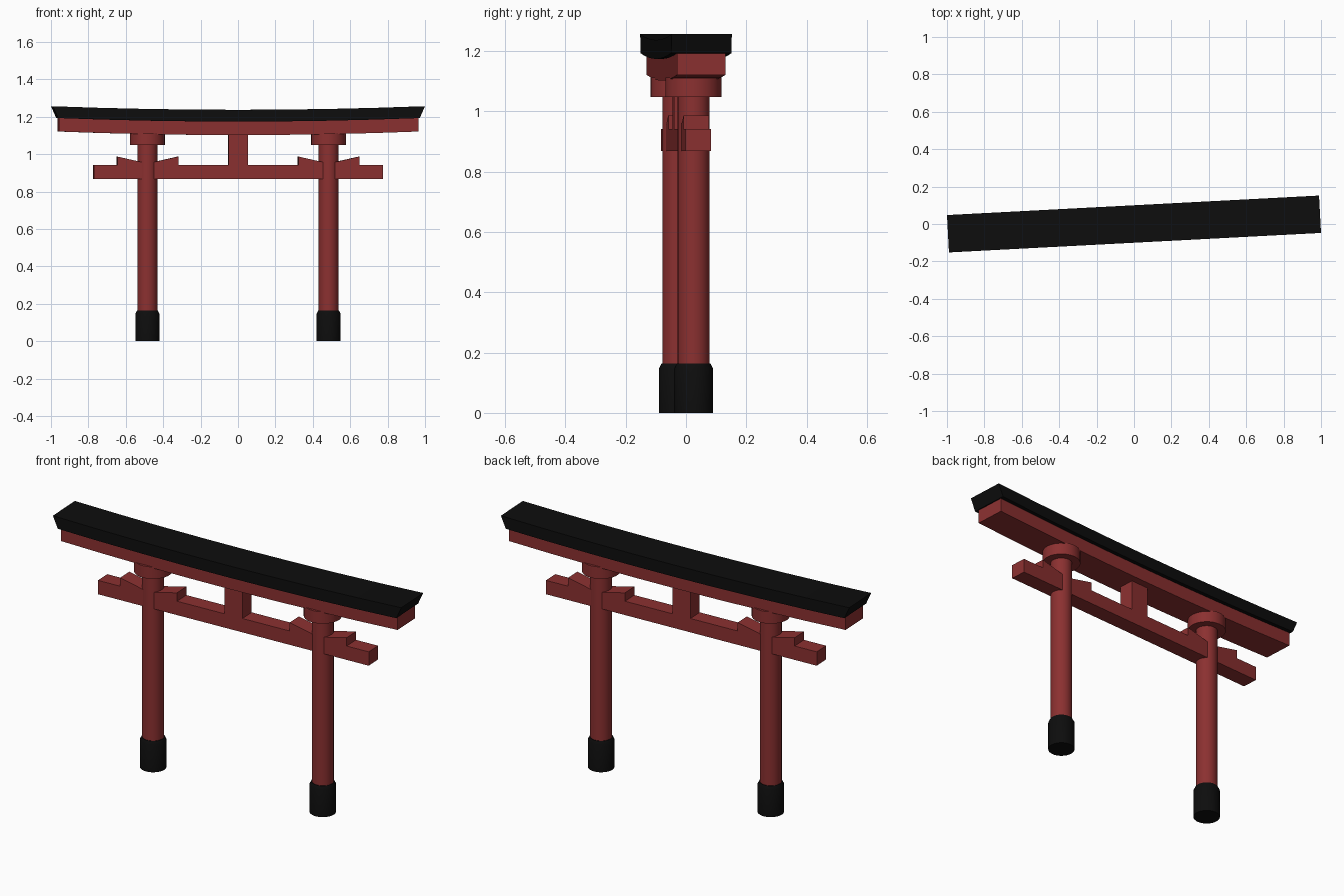
import bpy
import bmesh
import math
from mathutils import Matrix

cube = bpy.data.objects.get("Cube")
if cube:
    bpy.data.objects.remove(cube, do_unlink=True)

TURN = Matrix.Rotation(math.radians(3), 4, 'Z')  # whole gate stands slightly turned


def material(name, color):
    m = bpy.data.materials.new(name)
    m.use_nodes = True
    m.diffuse_color = color
    m.node_tree.nodes["Principled BSDF"].inputs["Base Color"].default_value = color
    return m


RED = material("vermilion red", (0.26, 0.03, 0.03, 1))
BLACK = material("lacquer black", (0.004, 0.004, 0.004, 1))


def finish(name, bm, mat, smooth=False):
    bmesh.ops.recalc_face_normals(bm, faces=bm.faces)
    bm.transform(TURN)
    me = bpy.data.meshes.new(name)
    bm.to_mesh(me)
    bm.free()
    me.materials.append(mat)
    ob = bpy.data.objects.new(name, me)
    bpy.context.collection.objects.link(ob)
    if smooth:
        bpy.ops.object.select_all(action='DESELECT')
        ob.select_set(True)
        bpy.context.view_layer.objects.active = ob
        bpy.ops.object.shade_smooth_by_angle(angle=math.radians(30))
    return ob


def extruded(name, outline, half_depth, mat):
    """Extrude an (x, z) outline along y, centred on y = 0."""
    bm = bmesh.new()
    face = bm.faces.new([bm.verts.new((x, -half_depth, z)) for x, z in outline])
    new = bmesh.ops.extrude_face_region(bm, geom=[face])["geom"]
    verts = [v for v in new if isinstance(v, bmesh.types.BMVert)]
    bmesh.ops.translate(bm, verts=verts, vec=(0, 2 * half_depth, 0))
    return finish(name, bm, mat)


def turned(name, x, profile, mat, sides=32):
    """Spin stacked (radius, z) rings around a vertical axis at x."""
    bm = bmesh.new()
    rings = []
    for r, z in profile:
        rings.append([bm.verts.new((x + r * math.cos(a), r * math.sin(a), z))
                      for a in (math.tau * i / sides for i in range(sides))])
    for low, high in zip(rings, rings[1:]):
        for i in range(sides):
            j = (i + 1) % sides
            bm.faces.new((low[i], low[j], high[j], high[i]))
    bm.faces.new(rings[0])
    bm.faces.new(rings[-1])
    return finish(name, bm, mat, smooth=True)


def rect(half, low, high):
    return [(-half, low), (half, low), (half, high), (-half, high)]


def curved_bar(half_low, half_high, low, high, rise=0.019, steps=8):
    """Outline of a bar whose ends sweep gently upwards."""
    ts = [2 * i / steps - 1 for i in range(steps + 1)]
    bottom = [(half_low * t, low + rise * t * t) for t in ts]
    top = [(half_high * t, high + rise * t * t) for t in reversed(ts)]
    return bottom + top


# Swept roof and the lintel under it
extruded("roof", curved_bar(0.968, 0.996, 1.174, 1.237), 0.1, BLACK)
extruded("upper_lintel", curved_bar(0.963, 0.963, 1.102, 1.176), 0.08, RED)

# Tie beam and centre strut
extruded("tie_beam", rect(0.774, 0.868, 0.942), 0.042, RED)
extruded("centre_strut", rect(0.052, 0.94, 1.115), 0.042, RED)

# Pillars with foot, capital and wedges on both sides
for side, x in (("right", -0.485), ("left", 0.485)):
    turned(side + "_pillar", x, [(0.053, 0.1), (0.053, 1.08)], RED)
    turned(side + "_foot", x, [(0.0645, 0), (0.0645, 0.147), (0.056, 0.163)], BLACK)
    turned(side + "_capital", x, [(0.093, 1.048), (0.093, 1.112)], RED)
    extruded(side + "_wedges",
             [(x - 0.163, 0.94), (x + 0.163, 0.94), (x + 0.163, 0.987),
              (x, 0.95), (x - 0.163, 0.987)], 0.042, RED)
